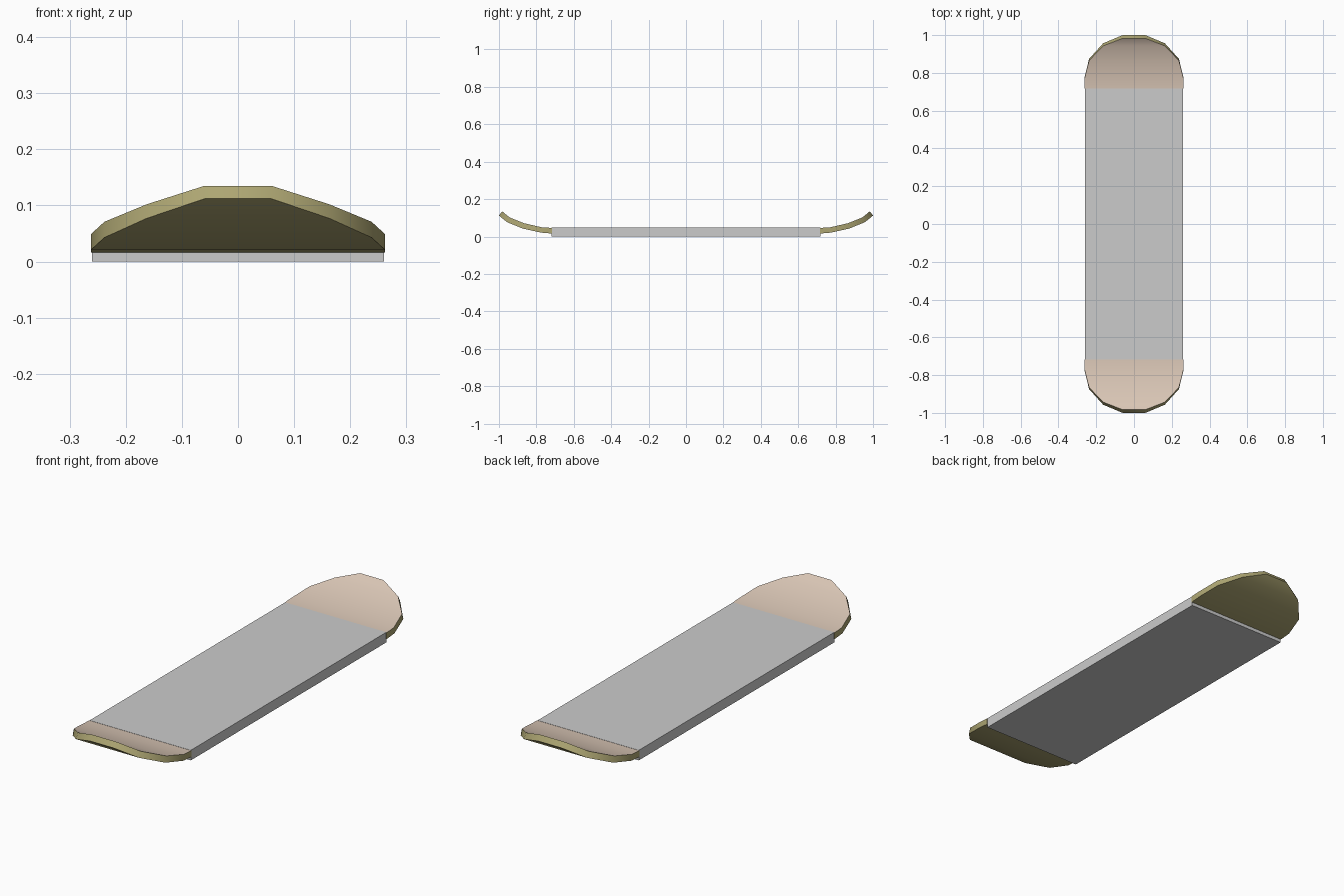
import bpy, bmesh, math

if "Cube" in bpy.data.objects:
    bpy.data.objects.remove(bpy.data.objects["Cube"])


def material(name, rgb):
    m = bpy.data.materials.new(name)
    m.diffuse_color = (*rgb, 1)
    m.use_nodes = True
    m.node_tree.nodes["Principled BSDF"].inputs["Base Color"].default_value = m.diffuse_color
    return m


tan = material("tan_top", (0.69, 0.56, 0.46))
olive = material("olive_underside", (0.42, 0.38, 0.17))

# Flat middle of the board
bpy.ops.mesh.primitive_cube_add(size=1, location=(0, 0, 0.0235))
deck = bpy.context.object
deck.name = "deck"
deck.scale = (0.52, 1.436, 0.047)
bpy.ops.object.transform_apply(location=True, scale=True)

# Upturned end stations: half width, lower y, lower z, upper y, upper z
STATIONS = [
    (0.262, 0.717, 0.016, 0.717, 0.046),
    (0.262, 0.775, 0.021, 0.770, 0.049),
    (0.238, 0.874, 0.043, 0.865, 0.071),
    (0.163, 0.957, 0.077, 0.943, 0.102),
    (0.060, 1.000, 0.112, 0.983, 0.135),
]


def curved_end(name, angle):
    bm = bmesh.new()
    rings = []
    for w, yl, zl, yu, zu in STATIONS:
        rings.append([bm.verts.new(c) for c in
                      ((-w, yl, zl), (w, yl, zl), (w, yu, zu), (-w, yu, zu))])
    for a, b in zip(rings, rings[1:]):
        for i in range(4):
            j = (i + 1) % 4
            f = bm.faces.new((a[i], a[j], b[j], b[i]))
            f.material_index = 0 if i == 2 else 1
    for ring in (rings[0], rings[-1]):
        bm.faces.new(ring).material_index = 1
    bmesh.ops.recalc_face_normals(bm, faces=bm.faces)
    mesh = bpy.data.meshes.new(name)
    bm.to_mesh(mesh)
    bm.free()
    mesh.materials.append(tan)
    mesh.materials.append(olive)
    obj = bpy.data.objects.new(name, mesh)
    bpy.context.collection.objects.link(obj)
    obj.rotation_euler.z = angle
    bpy.ops.object.select_all(action='DESELECT')
    obj.select_set(True)
    bpy.context.view_layer.objects.active = obj
    bpy.ops.object.shade_smooth_by_angle(angle=math.radians(35))


# Nose and tail
curved_end("tail", 0)
curved_end("nose", math.pi)
